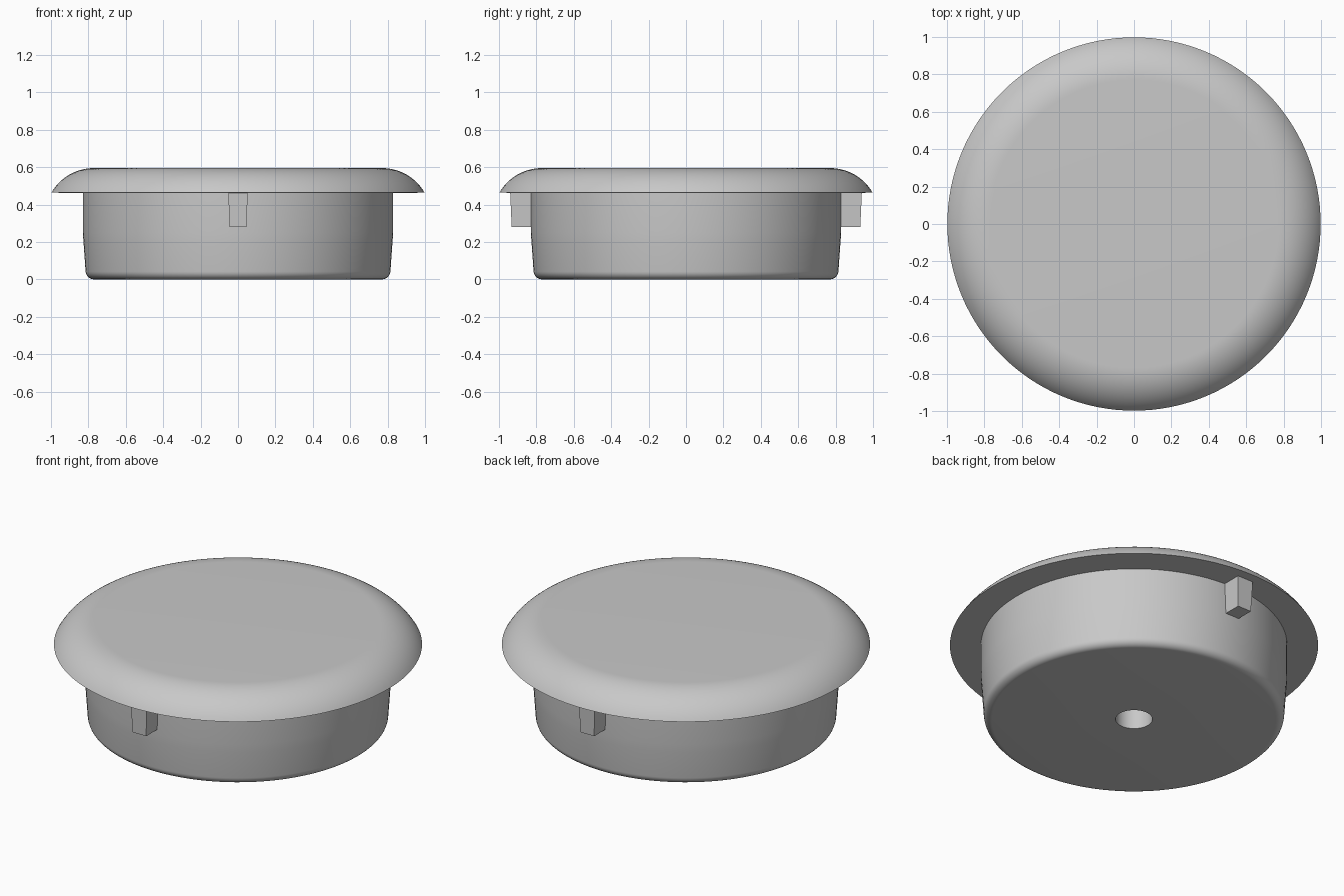
import bpy, bmesh
from math import radians, sin, cos

SEGMENTS = 128
default = bpy.data.objects.get("Cube")
if default:
    bpy.data.objects.remove(default, do_unlink=True)

grey = bpy.data.materials.new("plain grey")
grey.use_nodes = True
colour = (0.58, 0.58, 0.58, 1)
grey.diffuse_color = colour
grey.node_tree.nodes["Principled BSDF"].inputs["Base Color"].default_value = colour


def finish(name, bm):
    """Turn a bmesh into a named grey object."""
    bmesh.ops.recalc_face_normals(bm, faces=bm.faces)
    mesh = bpy.data.meshes.new(name)
    bm.to_mesh(mesh)
    bm.free()
    mesh.materials.append(grey)
    obj = bpy.data.objects.new(name, mesh)
    bpy.context.collection.objects.link(obj)
    return obj


def arc(cx, cz, radius, start, end, steps=12):
    """Profile points on an arc, angles in degrees from +r."""
    angles = [radians(start + (end - start) * i / steps) for i in range(steps + 1)]
    return [(cx + radius * cos(a), cz + radius * sin(a)) for a in angles]


def lathe(name, profile):
    """Revolve (radius, height) points around z."""
    bm = bmesh.new()
    verts = [bm.verts.new((r, 0, z)) for r, z in profile]
    edges = [bm.edges.new(pair) for pair in zip(verts, verts[1:])]
    bmesh.ops.spin(bm, geom=verts + edges, cent=(0, 0, 0), axis=(0, 0, 1),
                   angle=radians(360), steps=SEGMENTS)
    bmesh.ops.remove_doubles(bm, verts=bm.verts, dist=0.0001)
    obj = finish(name, bm)
    bpy.ops.object.select_all(action="DESELECT")
    obj.select_set(True)
    bpy.context.view_layer.objects.active = obj
    bpy.ops.object.shade_smooth_by_angle(angle=radians(30))
    return obj


RIM_Z = 0.463

# Tapered plug with a rounded foot and a round blind hole underneath
lathe("plug_body", [(0, 0.4), (0.1, 0.4), (0.1, 0)]
      + arc(0.77, 0.045, 0.045, -90, -4, 8)
      + [(0.826, 0.2), (0.83, 0.25), (0.83, RIM_Z)])

# Overhanging cap with a domed edge and flat top
lathe("cap", [(0.83, RIM_Z)] + arc(0.77, 0.332, 0.263, 29.9, 90, 16) + [(0, 0.595)])

# Tapered locating tabs below the rim, front and back
for name, side in (("front_tab", -1), ("back_tab", 1)):
    bm = bmesh.new()
    bmesh.ops.create_cube(bm, size=1)
    for v in bm.verts:
        top = v.co.z > 0
        half_width = 0.052 if top else 0.045
        outer = 0.94 if top else 0.932
        v.co.x = half_width if v.co.x > 0 else -half_width
        v.co.y = side * (outer if v.co.y > 0 else 0.8)
        v.co.z = RIM_Z if top else 0.28
    finish(name, bm)
